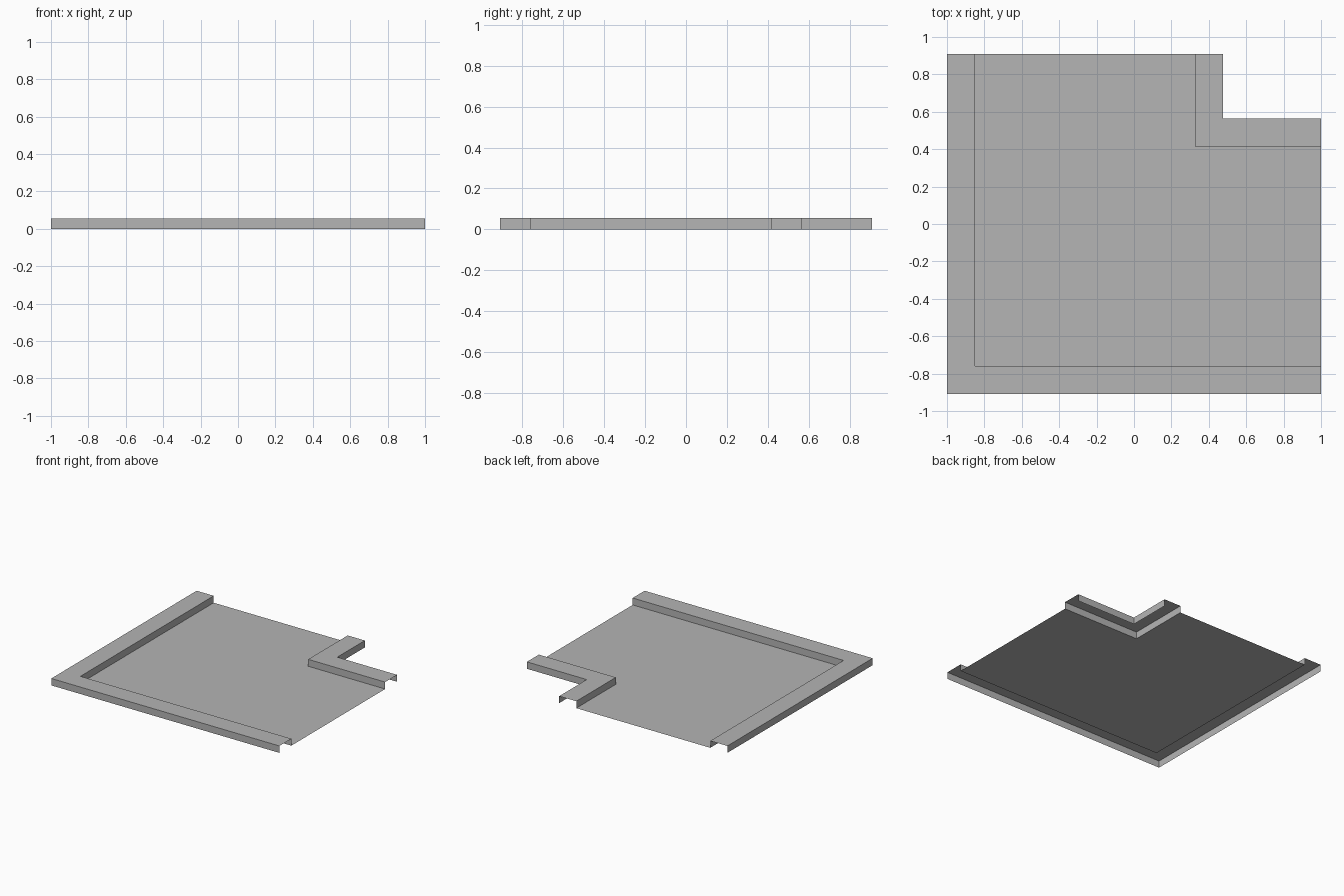
import bpy
import bmesh

default = bpy.data.objects.get("Cube")
if default:
    bpy.data.objects.remove(default, do_unlink=True)

HEIGHT = 0.055
WIDTH = 0.15
BACK, FRONT, SIDE = 0.91, -0.91, 1.0

grey = bpy.data.materials.new("concrete_grey")
grey.use_nodes = True
colour = (0.46, 0.46, 0.46, 1)
grey.diffuse_color = colour
grey.node_tree.nodes["Principled BSDF"].inputs["Base Color"].default_value = colour


def finish(name, bm):
    mesh = bpy.data.meshes.new(name)
    bm.to_mesh(mesh)
    bm.free()
    mesh.materials.append(grey)
    obj = bpy.data.objects.new(name, mesh)
    bpy.context.collection.objects.link(obj)
    return obj


def corner_path(x, y):
    """L-shaped path from the back edge, round a corner, to the left edge."""
    return [(x, BACK), (x, y), (SIDE, y)]


def kerb(name, inner, outer, flip):
    """Open channel: inner wall, top and outer wall swept along the path."""
    bm = bmesh.new()
    rails = [(inner, 0), (inner, HEIGHT), (outer, HEIGHT), (outer, 0)]
    rows = [[bm.verts.new((x, y, z)) for x, y in path] for path, z in rails]
    for a, b in zip(rows, rows[1:]):
        for i in range(len(a) - 1):
            face = bm.faces.new((a[i], b[i], b[i + 1], a[i + 1]))
            if flip:
                face.normal_flip()
    return finish(name, bm)


# Kerb along the right and front edges
outer_edge = corner_path(-SIDE, FRONT)
outer_inside = corner_path(-SIDE + WIDTH, FRONT + WIDTH)
kerb("outer_kerb", outer_inside, outer_edge, False)

# Kerb round the notch in the back left corner
notch_edge = corner_path(0.475, 0.565)
notch_inside = corner_path(0.475 - WIDTH, 0.565 - WIDTH)
kerb("notch_kerb", notch_inside, notch_edge, True)

# Sunken floor between the kerbs
bm = bmesh.new()
outline = outer_inside + notch_inside[::-1]
bm.faces.new([bm.verts.new((x, y, 0)) for x, y in outline])
finish("floor", bm)
